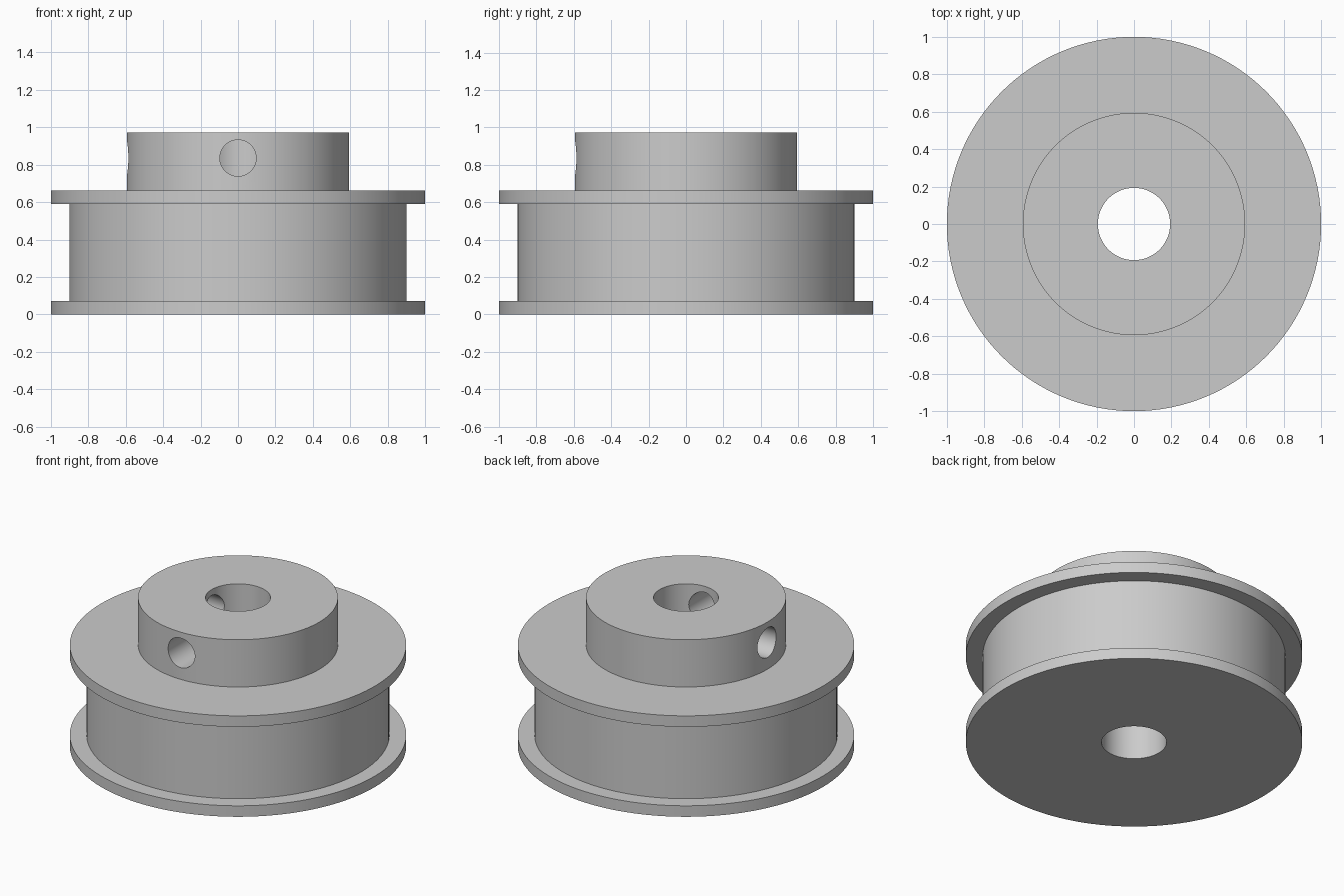
import bpy
import bmesh
from math import radians, pi
from mathutils import Matrix, Vector

SEGMENTS = 128
BORE, HUB, CORE, FLANGE = 0.193, 0.594, 0.9, 1.0
LOW_RIM, HIGH_RIM, DECK, TOP = 0.072, 0.59, 0.662, 0.972
HOLE_RADIUS, HOLE_HEIGHT = 0.097, 0.836

cube = bpy.data.objects.get("Cube")
if cube:
    bpy.data.objects.remove(cube, do_unlink=True)

# Single grey metal
metal = bpy.data.materials.new("grey metal")
metal.use_nodes = True
grey = (0.6, 0.6, 0.6, 1)
metal.diffuse_color = grey
metal.node_tree.nodes["Principled BSDF"].inputs["Base Color"].default_value = grey


def add_object(name, bm):
    bmesh.ops.recalc_face_normals(bm, faces=bm.faces)
    mesh = bpy.data.meshes.new(name)
    bm.to_mesh(mesh)
    bm.free()
    mesh.materials.append(metal)
    obj = bpy.data.objects.new(name, mesh)
    bpy.context.collection.objects.link(obj)
    return obj


def lathe(name, profile):
    """Spin a closed (radius, height) outline around the z axis."""
    bm = bmesh.new()
    ring = [bm.verts.new((r, 0, z)) for r, z in profile]
    edges = [bm.edges.new((a, b)) for a, b in zip(ring, ring[1:] + ring[:1])]
    bmesh.ops.spin(bm, geom=ring + edges, cent=(0, 0, 0), axis=(0, 0, 1),
                   angle=2 * pi, steps=SEGMENTS, use_merge=True)
    bmesh.ops.remove_doubles(bm, verts=bm.verts, dist=0.0001)
    return add_object(name, bm)


def drill(target, direction):
    """Cut a radial set-screw hole from the hub's side into the bore."""
    axis = Vector(direction)
    bm = bmesh.new()
    turn = axis.to_track_quat("Z", "Y").to_matrix().to_4x4()
    place = Matrix.Translation(axis * 0.4 + Vector((0, 0, HOLE_HEIGHT)))
    bmesh.ops.create_cone(bm, cap_ends=True, segments=64, radius1=HOLE_RADIUS,
                          radius2=HOLE_RADIUS, depth=0.8, matrix=place @ turn)
    cutter = add_object("screw_hole_cutter", bm)
    cutter.hide_render = True
    cut = target.modifiers.new("screw hole", "BOOLEAN")
    cut.operation = "DIFFERENCE"
    cut.solver = "EXACT"
    cut.object = cutter
    bpy.context.view_layer.objects.active = target
    bpy.ops.object.modifier_apply(modifier=cut.name)
    bpy.data.objects.remove(cutter, do_unlink=True)


# Flanged wheel with raised hub and through bore
pulley = lathe("flanged_pulley", [
    (BORE, 0), (FLANGE, 0), (FLANGE, LOW_RIM), (CORE, LOW_RIM),
    (CORE, HIGH_RIM), (FLANGE, HIGH_RIM), (FLANGE, DECK), (HUB, DECK),
    (HUB, TOP), (BORE, TOP)])

# Two set-screw holes at right angles: front and right
for side in ((0, -1, 0), (-1, 0, 0)):
    drill(pulley, side)

bpy.ops.object.select_all(action="DESELECT")
pulley.select_set(True)
bpy.context.view_layer.objects.active = pulley
bpy.ops.object.shade_smooth_by_angle(angle=radians(30))
